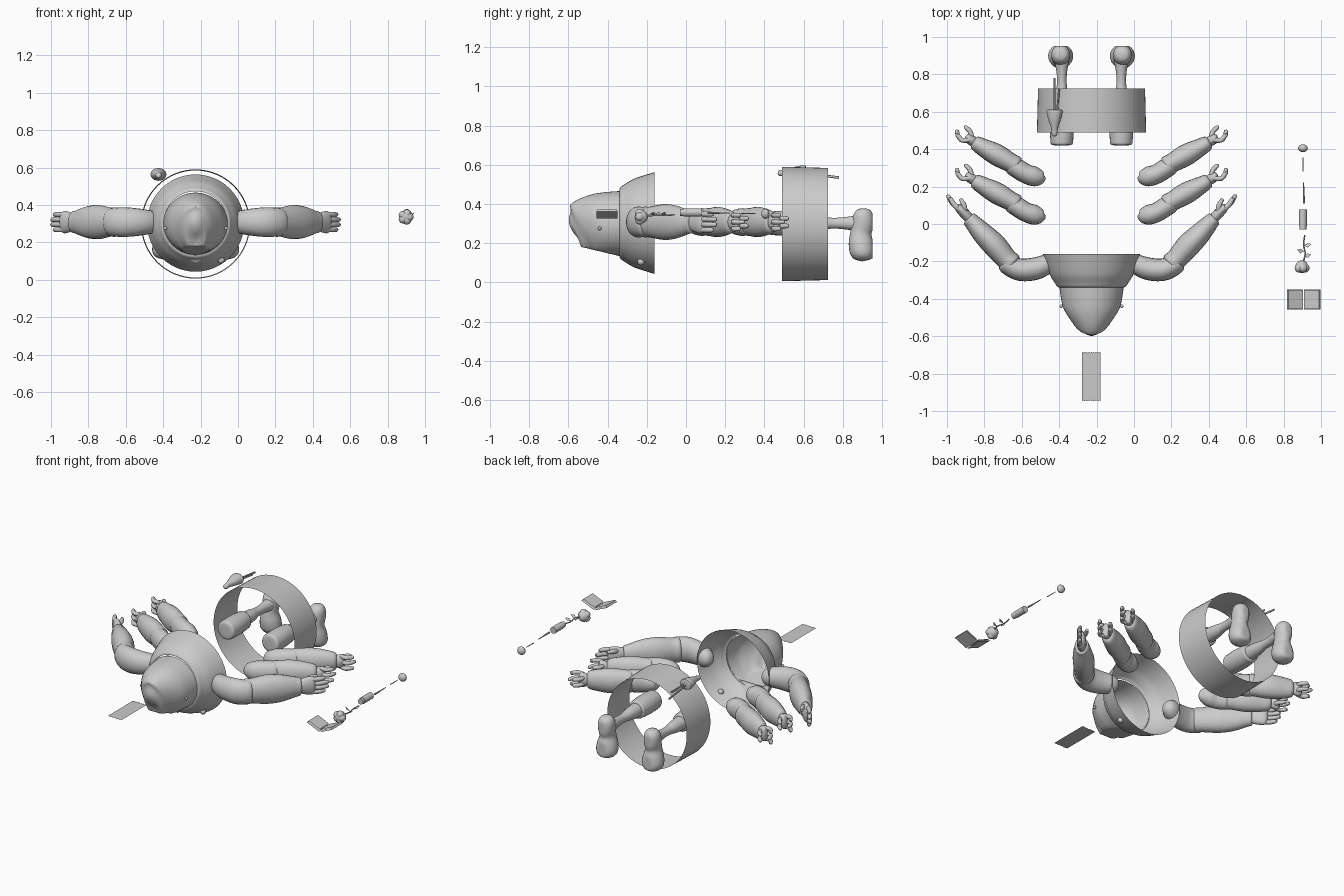
import bpy, bmesh, math
from mathutils import Vector

CX = -0.227  # mirror axis of the figure


def finish(name, bm, angle=40):
    bmesh.ops.recalc_face_normals(bm, faces=bm.faces)
    me = bpy.data.meshes.new(name)
    bm.to_mesh(me)
    bm.free()
    ob = bpy.data.objects.new(name, me)
    bpy.context.collection.objects.link(ob)
    bpy.ops.object.select_all(action='DESELECT')
    ob.select_set(True)
    bpy.context.view_layer.objects.active = ob
    bpy.ops.object.shade_smooth_by_angle(angle=math.radians(angle))
    return ob


def spline(rows, sub):
    """Catmull-Rom through rows of numbers"""
    out, n = [], len(rows)
    for i in range(n - 1):
        p = [Vector(rows[max(0, min(n - 1, i + k))]) for k in (-1, 0, 1, 2)]
        for s in range(sub):
            t = s / sub
            out.append(0.5 * (2 * p[1] + (p[2] - p[0]) * t
                       + (2 * p[0] - 5 * p[1] + 4 * p[2] - p[3]) * t * t
                       + (3 * p[1] - p[0] - 3 * p[2] + p[3]) * t ** 3))
    out.append(Vector(rows[-1]))
    return out


def loft(name, rows, sides=20, sub=4, caps=True, clamp=None):
    """rows: x, y, z, sideways radius, upward radius"""
    rows = spline(rows, sub)
    bm, rings = bmesh.new(), []
    for i, r in enumerate(rows):
        c = Vector(r[:3])
        t = Vector(rows[min(i + 1, len(rows) - 1)][:3]) - Vector(rows[max(i - 1, 0)][:3])
        t.normalize()
        up = Vector((0, 1, 0)) if abs(t.z) > 0.8 else Vector((0, 0, 1))
        u = t.cross(up).normalized()
        v = u.cross(t).normalized()
        ring = []
        for k in range(sides):
            a = 2 * math.pi * k / sides
            p = c + u * math.cos(a) * max(r[3], .0005) + v * math.sin(a) * max(r[4], .0005)
            ring.append(bm.verts.new(clamp(p) if clamp else p))
        rings.append(ring)
    for a, b in zip(rings, rings[1:]):
        for k in range(sides):
            j = (k + 1) % sides
            bm.faces.new((a[k], a[j], b[j], b[k]))
    if caps:
        bm.faces.new(rings[0])
        bm.faces.new(rings[-1])
    return finish(name, bm)


def ball(name, loc, r, scale=(1, 1, 1)):
    bm = bmesh.new()
    bmesh.ops.create_uvsphere(bm, u_segments=20, v_segments=12, radius=r)
    bmesh.ops.scale(bm, vec=scale, verts=bm.verts)
    bmesh.ops.translate(bm, vec=loc, verts=bm.verts)
    return finish(name, bm)


def sheet(name, faces):
    bm = bmesh.new()
    for f in faces:
        bm.faces.new([bm.verts.new(p) for p in f])
    bmesh.ops.remove_doubles(bm, verts=bm.verts, dist=1e-5)
    return finish(name, bm)


# hood with a flat cut face
def face_cut(p):
    p.z = max(p.z, 0.19 - (p.y + 0.572) * 0.24)
    return p


loft("hood", [(CX, -.335, .30, .172, .166), (CX, -.40, .298, .163, .163),
              (CX, -.45, .292, .150, .160), (CX, -.507, .277, .112, .152),
              (CX, -.543, .262, .075, .132), (CX, -.564, .255, .048, .085),
              (CX, -.572, .25, .0, .0)], sides=48, caps=False, clamp=face_cut)
# shoulder cape, open at the back end
loft("shoulder_cape", [(CX, y, .303, r, r) for y, r in
     ((-.34, .170), (-.334, .184), (-.314, .197), (-.278, .220), (-.237, .236), (-.16, .260))],
     sides=48, caps=False)
sheet("collar_flap", [[(CX - .085, -.345, .155), (CX + .085, -.345, .155), (CX, -.297, .083)]])
ball("cape_brooch", (-.09, -.23, .105), .018)
for s in (-1, 1):
    ball("hood_pin", (CX + s * .162, -.44, .275), .009)

# lower robe ring
loft("robe_ring", [(CX, .49, .298, .292, .292), (CX, .725, .298, .286, .286)],
     sides=64, sub=1, caps=False)


def limb(name, s, pts, dy=0, **kw):
    """pts are on the +x side; s mirrors them"""
    return loft(name, [(CX + s * (x - CX), y + dy, z, a, b) for x, y, z, a, b in pts], **kw)


Z = .308
for s in (-1, 1):
    # attached arm
    limb("upper_arm", s, [(-.045, -.20, Z, 0, 0), (-.035, -.202, Z, .03, .032),
         (.0, -.21, Z, .05, .058), (.07, -.238, Z, .06, .072), (.15, -.245, Z, .06, .079),
         (.21, -.222, Z, .056, .076), (.235, -.20, Z, .045, .065), (.245, -.19, Z, 0, 0)])
    limb("sleeve", s, [(.19, -.222, Z, 0, 0), (.195, -.217, Z, .055, .072),
         (.23, -.185, Z, .058, .078), (.29, -.115, Z, .064, .091), (.35, -.055, Z, .058, .085),
         (.41, .01, Z, .044, .062), (.43, .03, Z, .036, .052), (.432, .032, Z, 0, 0)])
    limb("palm", s, [(.41, .01, Z, .025, .035), (.45, .055, Z, .028, .055),
         (.485, .09, Z, .022, .055), (.497, .10, Z, 0, 0)])
    for k in (-1.5, -.5, .5, 1.5):
        z = Z + k * .027
        reach = 1 if abs(k) < 1 else .8
        limb("finger", s, [(.475, .075, z, .014, .014),
             (.475 + .04 * reach, .075 + .035 * reach, z, .014, .014),
             (.475 + .065 * reach, .075 + .075 * reach, z, .011, .011),
             (.475 + .067 * reach, .075 + .082 * reach, z, 0, 0)], sides=10)
    limb("thumb", s, [(.45, .06, Z + .03, .014, .014), (.455, .10, Z + .04, .014, .014),
                      (.475, .135, Z + .04, .009, .009)], sides=10)
    # two spare arms with gripping hands
    for dy in (0, .205):
        limb("spare_upper_arm", s, [(.022, .05, Z, 0, 0), (.03, .048, Z, .03, .032),
             (.07, .048, Z, .052, .058), (.12, .062, Z, .052, .068), (.17, .092, Z, .052, .07),
             (.205, .115, Z, .045, .06), (.215, .122, Z, 0, 0)], dy)
        limb("spare_sleeve", s, [(.165, .100, Z, 0, 0), (.17, .103, Z, .048, .062),
             (.21, .125, Z, .052, .072), (.28, .165, Z, .058, .077), (.35, .203, Z, .048, .068),
             (.40, .232, Z, .035, .05), (.403, .234, Z, 0, 0)], dy)
        limb("spare_palm", s, [(.385, .224, Z, .024, .03), (.42, .246, Z, .028, .045),
             (.44, .262, Z, .02, .04), (.446, .266, Z, 0, 0)], dy)
        for k in (-1, 0, 1):
            z = Z + k * .035
            limb("grip_finger", s, [(.425, .245, z, .013, .013), (.465, .243, z, .013, .013),
                 (.487, .268, z, .012, .012), (.492, .295 - .02 * abs(k), z, .01, .01),
                 (.492, .30 - .02 * abs(k), z, 0, 0)], dy, sides=10)
        for z in (Z + .018, Z - .02):
            limb("grip_thumb", s, [(.415, .25, z, .013, .013), (.42, .285, z, .013, .013),
                 (.445, .312, z, .011, .011), (.455, .318, z, 0, 0)], dy, sides=10)

    # leg and shoe
    x = -.068
    limb("trouser_leg", s, [(x, .421, .302, 0, 0), (x, .423, .302, .052, .052),
         (x, .45, .302, .061, .061), (x, .52, .302, .063, .063), (x, .59, .302, .058, .058),
         (x, .612, .302, .05, .05), (x, .615, .302, 0, 0)], sides=24)
    limb("shin", s, [(x, .60, .302, .045, .045), (x, .68, .302, .038, .038),
         (x, .74, .302, .027, .028), (x, .80, .302, .027, .03), (x, .87, .302, .038, .04)])

    def sole(p):
        p.y = min(p.y, .953)
        return p
    x = -.062
    limb("shoe", s, [(x, .905, .378, 0, 0), (x, .905, .372, .03, .03), (x, .905, .345, .048, .05),
         (x, .902, .30, .05, .057), (x, .892, .25, .047, .054), (x, .893, .20, .062, .063),
         (x, .90, .15, .066, .062), (x, .90, .12, .045, .045), (x, .90, .107, 0, 0)],
         sides=24, clamp=sole)

# pouch with sticks hung on the robe ring
hx = -.425
loft("hanging_pouch", [(hx, .612, .563, 0, 0), (hx, .61, .563, .04, .032),
     (hx, .57, .563, .036, .03), (hx, .51, .56, .018, .018), (hx, .475, .557, .014, .014),
     (hx, .468, .557, 0, 0)])
for dx, end, z in ((0, .78, .535), (.012, .72, .55)):
    loft("pouch_stick", [(hx + dx, .58, .56, .005, .005), (hx + dx * 2, end, z, .005, .007)],
         sides=8, sub=1)

# accessories in a row
ax = .903
ball("small_ball", (ax, .405, .35), .026, (1, .8, 1))
loft("needle", [(ax, .355, .352, .002, .002), (ax, .28, .352, .003, .003)], sides=8, sub=1)
loft("wand", [(ax + .004, .225, .354, .002, .002), (ax + .006, .11, .354, .006, .006)], sides=8, sub=1)
loft("canister", [(ax, .078, .357, .021, .021), (ax, -.012, .357, .021, .021),
                  (ax, -.012, .357, .018, .018), (ax, -.03, .357, .018, .018)], sides=20, sub=1)
loft("flower_stem", [(ax + .01, -.06, .345, .004, .004), (ax + .004, -.11, .342, .004, .004),
                     (ax + .012, -.16, .342, .004, .004), (ax, -.21, .34, .005, .005)], sides=8)
for sx, y in ((1, -.115), (-1, -.145), (1, -.17)):
    sheet("flower_leaf", [[(ax + .006, y, .342), (ax + .006 + sx * .02, y - .012, .352),
                           (ax + .006 + sx * .038, y + .008, .36),
                           (ax + .006 + sx * .018, y + .012, .344)]])
ball("flower_head", (ax - .006, -.228, .335), .034)
for k in range(5):
    a = k * math.tau / 5
    ball("flower_petal", (ax - .006 + .018 * math.cos(a), -.236, .335 + .018 * math.sin(a)),
         .026, (.9, .9, .9))

# open book: cover and page block per side
for s in (-1, 1):
    a, b = .003, .09
    sheet("book_half", [[(.907 + s * x, y, z) for x, y, z in q] for q in (
        ((a, -.35, .325), (b, -.35, .362), (b, -.457, .362), (a, -.457, .325)),
        ((a, -.355, .34), (b - .008, -.355, .374), (b - .008, -.452, .374), (a, -.452, .34)),
        ((b - .008, -.355, .374), (b, -.35, .362), (b, -.457, .362), (b - .008, -.452, .374)))])

# flat paper strip with zigzag ends
n = 8
front, back = [], []
for k in range(n * 2 + 1):
    px = -.278 + .1 * k / (n * 2)
    d = .006 * (k % 2)
    front.append((px, -.948 + d, .298))
    back.append((px, -.683 - d, .298))
sheet("paper_strip", [front + back[::-1]])
